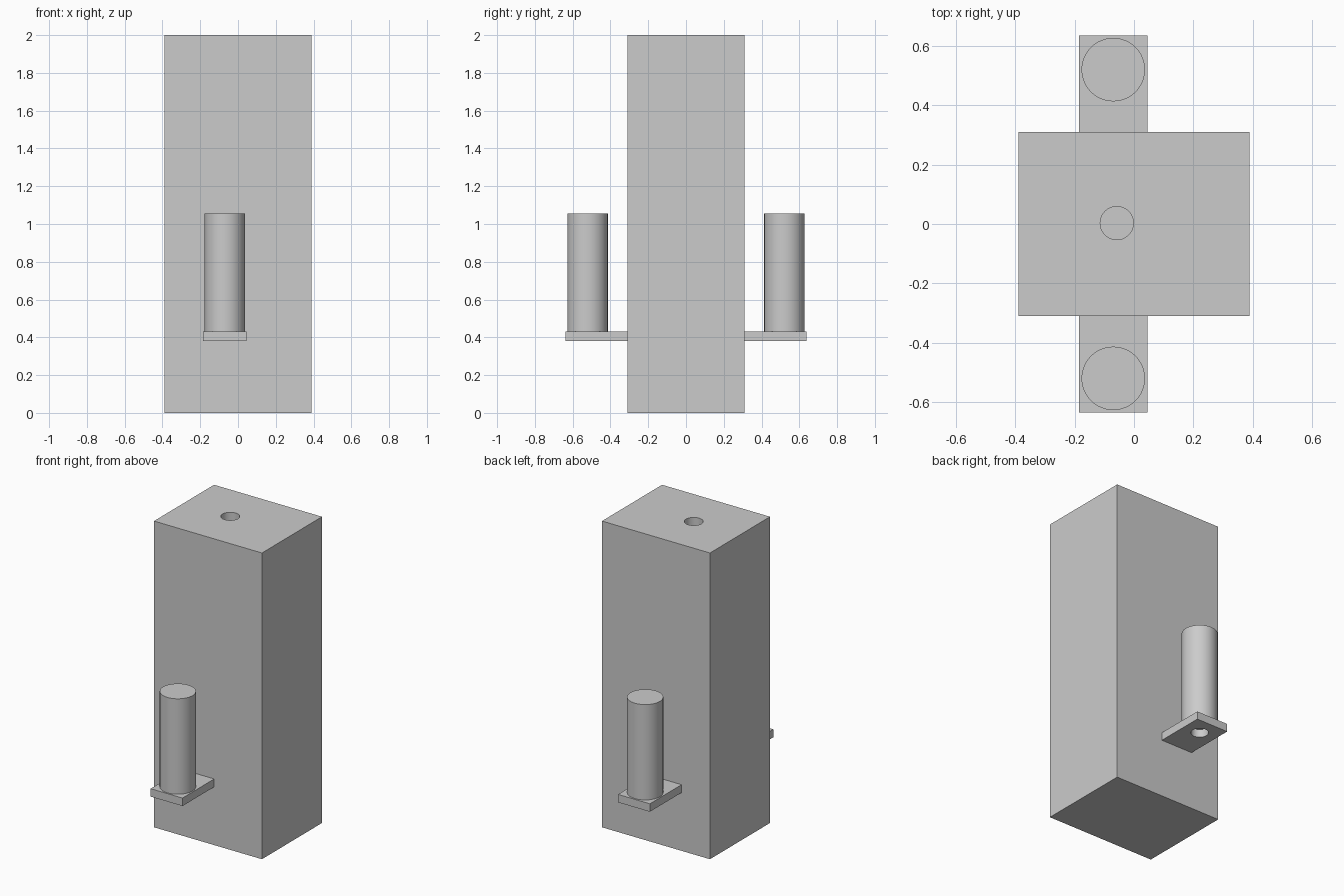
import bpy
import math

cube = bpy.data.objects.get("Cube")
if cube:
    bpy.data.objects.remove(cube, do_unlink=True)

# One plain grey finish for everything
grey = bpy.data.materials.new("plain_grey")
grey.use_nodes = True
colour = (0.6, 0.6, 0.6, 1)
grey.diffuse_color = colour
grey.node_tree.nodes["Principled BSDF"].inputs["Base Color"].default_value = colour


def finish(name):
    ob = bpy.context.object
    ob.name = name
    ob.data.materials.append(grey)
    return ob


def box(name, low, high):
    centre = [(a + b) / 2 for a, b in zip(low, high)]
    bpy.ops.mesh.primitive_cube_add(size=1, location=centre)
    ob = finish(name)
    ob.scale = [b - a for a, b in zip(low, high)]
    bpy.ops.object.transform_apply(location=False, rotation=False, scale=True)
    return ob


def cylinder(name, radius, x, y, bottom, top):
    bpy.ops.mesh.primitive_cylinder_add(
        vertices=64, radius=radius, depth=top - bottom, location=(x, y, (bottom + top) / 2))
    ob = finish(name)
    bpy.ops.object.shade_smooth_by_angle(angle=math.radians(30))
    return ob


def drill(target, radius, x, y, bottom, top):
    cutter = cylinder(target.name + "_hole_cutter", radius, x, y, bottom, top)
    cutter.hide_render = True
    bpy.context.view_layer.objects.active = target
    mod = target.modifiers.new("hole", "BOOLEAN")
    mod.operation = "DIFFERENCE"
    mod.solver = "EXACT"
    mod.object = cutter
    bpy.ops.object.modifier_apply(modifier=mod.name)
    bpy.data.objects.remove(cutter, do_unlink=True)
    bpy.ops.object.select_all(action="DESELECT")
    target.select_set(True)
    bpy.ops.object.shade_smooth_by_angle(angle=math.radians(30))


# Tall block with a blind hole in its top
body = box("body", (-0.39, -0.31, 0), (0.39, 0.31, 2))
drill(body, 0.056, -0.058, 0.003, 1.9, 2.1)

# Bracket plate and upright canister on the front and the back
post_x, plate_bottom, plate_top = -0.07, 0.38, 0.432
for side, sign in (("front", -1), ("back", 1)):
    near, far = sorted((sign * 0.31, sign * 0.637))
    plate = box(side + "_bracket", (-0.185, near, plate_bottom), (0.045, far, plate_top))
    drill(plate, 0.052, post_x, sign * 0.521, plate_bottom - 0.1, plate_top + 0.1)
    cylinder(side + "_canister", 0.107, post_x, sign * 0.521, plate_top, 1.055)
